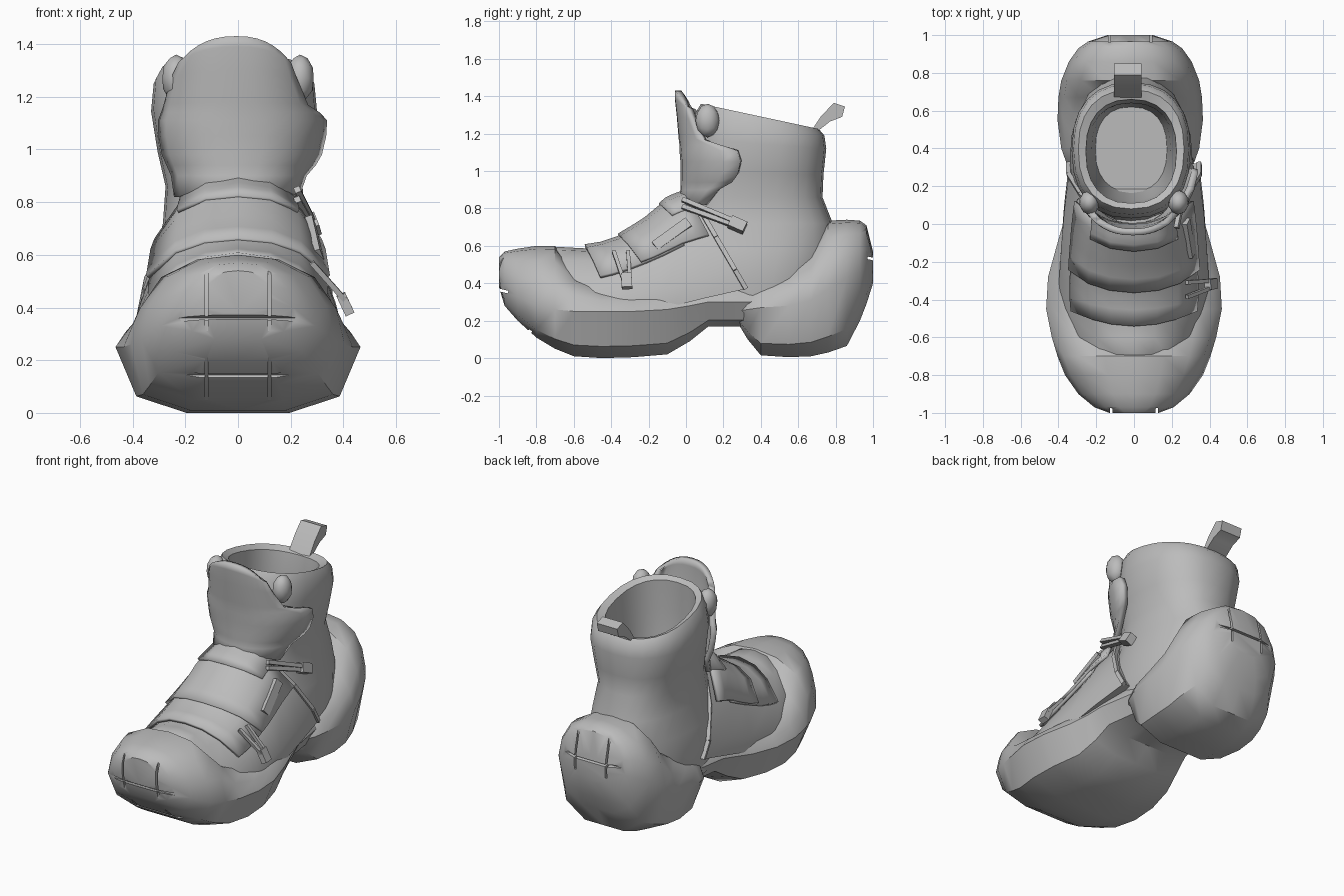
import bpy, bmesh, math
from mathutils import Vector

cube = bpy.data.objects.get("Cube")
if cube:
    bpy.data.objects.remove(cube)

grey = bpy.data.materials.new("boot_grey")
grey.use_nodes = True
grey.diffuse_color = (0.5, 0.5, 0.5, 1)
grey.node_tree.nodes["Principled BSDF"].inputs["Base Color"].default_value = (0.5, 0.5, 0.5, 1)


def finish(name, bm, angle=38):
    bmesh.ops.recalc_face_normals(bm, faces=bm.faces)
    mesh = bpy.data.meshes.new(name)
    bm.to_mesh(mesh)
    bm.free()
    mesh.materials.append(grey)
    ob = bpy.data.objects.new(name, mesh)
    bpy.context.collection.objects.link(ob)
    smooth(ob, angle)
    return ob


def smooth(ob, angle):
    bpy.ops.object.select_all(action='DESELECT')
    ob.select_set(True)
    bpy.context.view_layer.objects.active = ob
    bpy.ops.object.shade_smooth_by_angle(angle=math.radians(angle))


def loft(name, rows, closed=True, angle=38):
    """Skin a list of equally long point rows."""
    bm = bmesh.new()
    vs = [[bm.verts.new(p) for p in row] for row in rows]
    n = len(rows[0])
    for a, b in zip(vs, vs[1:]):
        for i in range(n if closed else n - 1):
            j = (i + 1) % n
            bm.faces.new((a[i], a[j], b[j], b[i]))
    if closed:
        bm.faces.new(vs[0])
        bm.faces.new(vs[-1])
    return finish(name, bm, angle)


def interp(table, y):
    for a, b in zip(table, table[1:]):
        if y <= b[0]:
            f = max(0, (y - a[0]) / (b[0] - a[0]))
            return [p + (q - p) * f for p, q in zip(a, b)]
    return table[-1]


def carve(ob, boxes):
    """Cut each groove box (centre, size, tilt) out of a solid."""
    for center, size, tilt in boxes:
        bm = bmesh.new()
        c, s = math.cos(tilt), math.sin(tilt)
        for v in bmesh.ops.create_cube(bm, size=1)["verts"]:
            x, y, z = (p * q for p, q in zip(v.co, size))
            v.co = Vector((x, y * c - z * s, y * s + z * c)) + Vector(center)
        cutter = finish("groove_cutter", bm)
        cutter.hide_render = True
        mod = ob.modifiers.new("groove", 'BOOLEAN')
        mod.operation, mod.solver, mod.object = 'DIFFERENCE', 'EXACT', cutter
        bpy.context.view_layer.objects.active = ob
        bpy.ops.object.modifier_apply(modifier=mod.name)
        bpy.data.objects.remove(cutter)
    smooth(ob, 55)


def sole_section(y, zb, zw, zt, hw, cx=0):
    lo, hi = zw - zb, zt - zw
    half = [(0.42, zb), (0.83, zb + 0.25 * lo), (1, zw), (0.92, zw + 0.4 * hi),
            (0.72, zw + 0.75 * hi), (0.38, zw + 0.95 * hi)]
    right = [(cx + u * hw, y, z) for u, z in half]
    left = [(cx - u * hw, y, z) for u, z in reversed(half)]
    return [(cx, y, zb)] + right + [(cx, y, zt)] + left


# Front sole with wrapped toe bumper: y, bottom, widest height, top, half width
toe = [(-1, .38, .44, .54, .13), (-.97, .28, .40, .57, .21), (-.9, .2, .33, .585, .295),
       (-.8, .11, .28, .6, .365), (-.7, .05, .26, .6, .405), (-.6, .01, .25, .47, .435),
       (-.45, 0, .25, .39, .465), (-.28, .005, .25, .375, .455), (-.1, .02, .26, .41, .405),
       (.02, .09, .28, .43, .37), (.12, .17, .3, .45, .35), (.36, .17, .3, .45, .31)]
toe_sole = loft("toe_sole", [sole_section(*s) for s in toe])
carve(toe_sole, [((sx * .12, -1, .46), (.012, .05, .3), 0) for sx in (-1, 1)]
      + [((sx * .12, -.85, .6), (.01, .22, .02), .08) for sx in (-1, 1)]
      + [((0, -1, .365), (.8, .1, .014), -.25), ((0, -.85, .12), (.9, .02, .07), -.6)]
      + [((sx * .12, -.8, .09), (.012, .4, .06), -.65) for sx in (-1, 1)])

# Heel sole pod
heel = [(.27, .2, .25, .37, .29), (.33, .1, .26, .42, .34), (.4, .015, .27, .44, .365),
        (.55, .005, .28, .5, .385), (.67, .01, .31, .59, .38), (.76, .03, .37, .735, .365),
        (.86, .065, .43, .74, .325), (.93, .2, .47, .735, .275), (.965, .29, .49, .71, .225),
        (1, .4, .5, .57, .12)]
heel_sole = loft("heel_sole", [sole_section(*s, -.02) for s in heel])
carve(heel_sole, [((sx * .11 - .02, .985, .6), (.012, .05, .3), 0) for sx in (-1, 1)]
      + [((sx * .11 - .02, .9, .74), (.012, .16, .025), 0) for sx in (-1, 1)]
      + [((-.02, 1, .53), (.6, .06, .014), -.2)])

# Vamp: y, bottom, top, half width, backward lean of the rear edge
vamp = [(-.73, .2, .57, .2, 0), (-.69, .2, .595, .31, 0), (-.6, .2, .59, .36, 0),
        (-.5, .2, .585, .385, 0), (-.35, .22, .635, .4, 0), (-.2, .27, .73, .385, .1),
        (-.1, .32, .82, .37, .2), (.03, .37, .87, .345, .29)]
half = [(1, 0), (1, .2), (.82, .55), (.56, .83), (.3, .96)]
arch = half + [(0, 1)] + [(-u, v) for u, v in reversed(half)]


def vamp_point(y, u, v, lift=0):
    _, base, top, hw, lean = interp(vamp, y)
    return (u * (hw + lift), y + lean * (1 - v), base + v * (top - base) + lift)


loft("vamp", [[vamp_point(s[0], u, v) for u, v in arch] for s in vamp])


def layer(name, front, back, bow, trim, lift):
    """A flap lying over the vamp."""
    cols = arch[trim:len(arch) - trim]
    rows = []
    for k in range(6):
        y = front + (back - front) * k / 5
        rows.append([vamp_point(y + bow * u * u * (1 - k / 5), u, v, lift) for u, v in cols])
    ob = loft(name, rows, closed=False)
    mod = ob.modifiers.new("thickness", 'SOLIDIFY')
    mod.thickness, mod.offset = .02, 0


layer("lower_flap", -.54, -.1, .12, 2, .012)
layer("middle_flap", -.36, .0, .14, 2, .025)
layer("upper_flap", -.14, .03, .1, 3, .035)


def ring(yf, yb, zf, zb, hw, a, cx=-.015):
    """Point on a rounded ring; angle 0 is the front, positive goes to +x."""
    s, c = math.sin(a), math.cos(a)
    x = hw * math.copysign(abs(s) ** .85, s)
    t = (1 - math.copysign(abs(c) ** .85, c)) / 2
    return (cx + x, yf + (yb - yf) * t, zf + (zb - zf) * t)


# Ankle shaft with padded collar and hollow inside: front y, back y, front z, back z, half width
shaft = [(-.05, .74, .25, .25, .3), (-.1, .76, .42, .42, .325), (-.07, .795, .58, .58, .305),
         (-.03, .785, .72, .72, .27), (.01, .73, .86, .86, .26), (.03, .735, 1.0, .98, .29),
         (.03, .75, 1.17, 1.12, .315), (.05, .74, 1.31, 1.19, .305), (.08, .71, 1.36, 1.225, .28),
         (.11, .66, 1.34, 1.21, .24), (.11, .64, 1.15, 1.08, .23), (.12, .64, .9, .88, .21),
         (.17, .62, .6, .6, .19)]
N = 24
loft("ankle_shaft", [[ring(*r, math.tau * i / N) for i in range(N)] for r in shaft])

# Collar pads beside the tongue
for side, label in ((1, "left"), (-1, "right")):
    bm = bmesh.new()
    bmesh.ops.create_icosphere(bm, subdivisions=2, radius=1)
    for v in bm.verts:
        v.co = Vector((side * .235 + v.co.x * .055, .115 + v.co.y * .065, 1.27 + v.co.z * .09))
    finish(label + "_collar_pad", bm, 60)

# Tongue: z, front y, half width, reach to -x and +x in degrees, side drop
tongue = [(.82, -.05, .27, 55, 55, 0), (.9, -.03, .275, 58, 66, 0), (.94, -.03, .295, 58, 77, 0),
          (.98, -.03, .315, 58, 81, 0), (1.05, -.03, .33, 58, 83, 0), (1.11, -.035, .335, 57, 81, 0),
          (1.14, -.035, .325, 56, 68, 0), (1.18, -.04, .32, 54, 52, .01), (1.3, -.05, .31, 48, 42, .03),
          (1.39, -.06, .3, 42, 38, .06), (1.43, -.06, .29, 38, 35, .08)]
rows = []
for z, yf, hw, left, right, drop in tongue:
    row = []
    for k in range(13):
        f = k / 6 - 1
        a = math.radians(f * (right if f > 0 else left))
        row.append(ring(yf, .74, z - drop * f * f, z - drop * f * f, hw + .012, a, -.005))
    rows.append(row)
mod = loft("tongue", rows, closed=False).modifiers.new("thickness", 'SOLIDIFY')
mod.thickness, mod.offset = .035, -1

# Heel pull tab
tab = [(.66, 1.2), (.72, 1.29), (.79, 1.365), (.85, 1.345), (.835, 1.29), (.77, 1.265), (.7, 1.21)]
loft("pull_tab", [[(x, y, z) for y, z in tab] for x in (-.105, .04)])


def bar(name, a, b, width, depth):
    """Square bar from a to b, its depth facing outward."""
    a, b = Vector(a), Vector(b)
    axis = (b - a).normalized()
    out = Vector((1, 0, .4))
    out = (out - axis * out.dot(axis)).normalized()
    side = axis.cross(out)
    corners = [(1, 1), (-1, 1), (-1, -1), (1, -1)]
    loft(name, [[p + side * width * s + out * depth * d for s, d in corners] for p in (a, b)])


# Laces with end toggles and the lace keeper on the outer side
for k, dz in enumerate((.018, -.02)):
    bar(f"upper_lace_{k}", (.225, -.02, .83 + dz), (.283, .26, .72 + dz * .6), .012, .012)
    bar(f"lower_lace_{k}", (.28, -.35 - dz * 2, .57), (.405, -.32 - dz, .43), .01, .01)
bar("upper_toggle", (.275, .235, .73), (.285, .315, .695), .03, .025)
bar("lower_toggle", (.39, -.32, .45), (.425, -.315, .375), .028, .018)
bar("lace_keeper", (.3, -.165, .595), (.27, .015, .725), .028, .02)

# Raised seam along the rear edge of the vamp on both sides
for side, label in ((1, "left"), (-1, "right")):
    pts = [Vector(vamp_point(.03, side * u, v)) for u, v in half[:4]]
    for k in range(3):
        bar(f"{label}_seam_{k}", pts[k], pts[k + 1], .012, .012)
